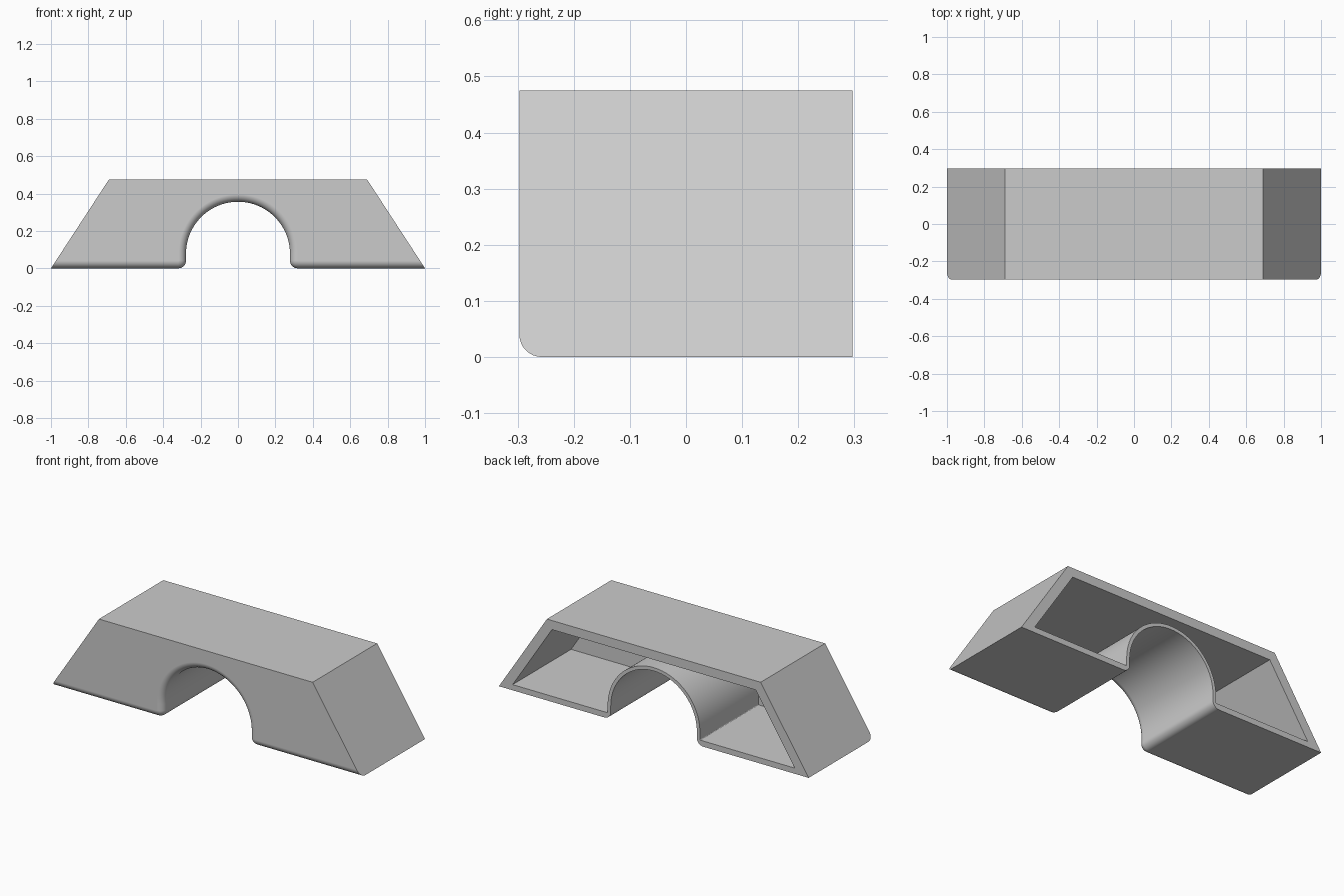
import bpy
import bmesh
import math

cube = bpy.data.objects.get("Cube")
if cube:
    bpy.data.objects.remove(cube, do_unlink=True)

HALF_DEPTH = 0.297
HEIGHT = 0.475
SLOPE = 0.31 / HEIGHT      # sideways lean of the end walls
ARCH_R, ARCH_Z = 0.278, 0.078
FILLET = 0.04
FOOT_R = 0.041
WALL = 0.055


def arc(cx, cz, r, start, end, steps):
    """Points of a circular arc, angles in degrees."""
    angles = [math.radians(start + (end - start) * i / steps) for i in range(steps + 1)]
    return [(cx + r * math.cos(a), cz + r * math.sin(a)) for a in angles]


def profile(bottom, arch_r, foot_r, side=0.0, top=HEIGHT):
    """Closed trapezoid outline with an arched opening, mirrored in x."""
    def end_x(z):
        return 1 - side - SLOPE * z
    half = [(end_x(top), top), (end_x(bottom), bottom)]
    half += arc(arch_r + foot_r, bottom + foot_r, foot_r, 270, 180, 8)
    half += arc(0, ARCH_Z, arch_r, 0, 90, 24)
    return half + [(-x, z) for x, z in reversed(half[:-1])]


# Outer skin rings: rounded front lower edge, then straight to the back
rings = []
STEPS = 8
for i in range(STEPS + 1):
    a = math.radians(90 * i / STEPS)
    inset = FILLET * (1 - math.sin(a))
    y = -HALF_DEPTH + FILLET * (1 - math.cos(a))
    rings.append((y, profile(inset, ARCH_R + inset, FOOT_R - inset)))
rings.append((HALF_DEPTH, profile(0, ARCH_R, FOOT_R)))

# Cavity rings: open at the back, closed behind the front wall
cavity = profile(0.033, ARCH_R + 0.02, 0.004, side=0.067, top=HEIGHT - 0.053)
rings.append((HALF_DEPTH, cavity))
rings.append((-HALF_DEPTH + WALL, cavity))

# Loft the rings into one hollow shell
bm = bmesh.new()
loops = [[bm.verts.new((x, y, z)) for x, z in pts] for y, pts in rings]
for a, b in zip(loops, loops[1:]):
    for i in range(len(a)):
        j = (i + 1) % len(a)
        bm.faces.new((a[i], a[j], b[j], b[i]))
bm.faces.new(loops[0])
bm.faces.new(loops[-1])
bmesh.ops.recalc_face_normals(bm, faces=bm.faces)
mesh = bpy.data.meshes.new("arched_shell")
bm.to_mesh(mesh)
bm.free()
shell = bpy.data.objects.new("arched_shell", mesh)
bpy.context.collection.objects.link(shell)

# Plain grey material
grey = bpy.data.materials.new("light_grey")
grey.use_nodes = True
colour = (0.6, 0.6, 0.6, 1)
grey.diffuse_color = colour
grey.node_tree.nodes["Principled BSDF"].inputs["Base Color"].default_value = colour
mesh.materials.append(grey)

# Smooth arch and rounded edge, crisp corners, flat large faces
bpy.ops.object.select_all(action="DESELECT")
shell.select_set(True)
bpy.context.view_layer.objects.active = shell
bpy.ops.object.shade_smooth_by_angle(angle=math.radians(30))
weighted = shell.modifiers.new("flat_faces", "WEIGHTED_NORMAL")
weighted.keep_sharp = True
